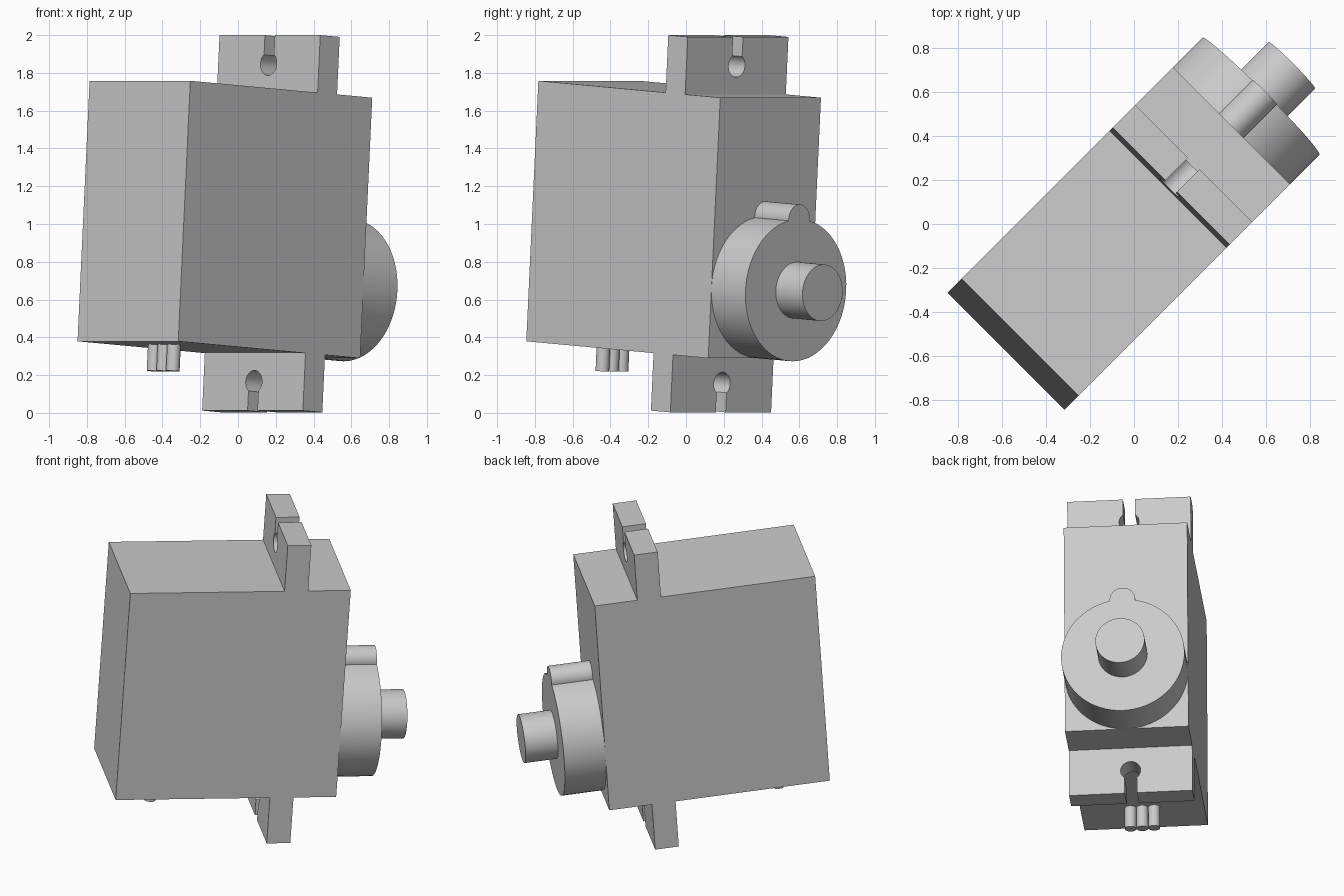
import bpy, bmesh
from math import radians, sin, cos, asin, pi
from mathutils import Matrix, Vector

cube = bpy.data.objects.get("Cube")
if cube:
    bpy.data.objects.remove(cube, do_unlink=True)

# One plain grey plastic
grey = bpy.data.materials.new("light grey plastic")
grey.use_nodes = True
colour = (0.6, 0.6, 0.6, 1)
grey.diffuse_color = colour
grey.node_tree.nodes["Principled BSDF"].inputs["Base Color"].default_value = colour

# Local frame: x = depth towards the output shaft, y = width, z = height.
# The whole unit is turned to a diagonal and pitched slightly.
POSE = (Matrix.Translation((-0.583, -0.579, 0.379))
        @ Matrix.Rotation(radians(45), 4, 'Z')
        @ Matrix.Rotation(radians(3.75), 4, 'Y'))
DEPTH, HALF_W, HEIGHT = 1.365, 0.377, 1.382
TAB, TAB_X, TAB_THICK = 0.305, 0.955, 0.146


def prism(name, points, direction, smooth=False):
    """Extrude a flat outline along a direction and place it in the pose."""
    bm = bmesh.new()
    face = bm.faces.new([bm.verts.new(p) for p in points])
    ext = bmesh.ops.extrude_face_region(bm, geom=[face], use_keep_orig=True)
    verts = [g for g in ext["geom"] if isinstance(g, bmesh.types.BMVert)]
    bmesh.ops.translate(bm, verts=verts, vec=Vector(direction))
    bmesh.ops.recalc_face_normals(bm, faces=bm.faces)
    mesh = bpy.data.meshes.new(name)
    bm.to_mesh(mesh)
    bm.free()
    mesh.materials.append(grey)
    obj = bpy.data.objects.new(name, mesh)
    bpy.context.collection.objects.link(obj)
    obj.matrix_world = POSE
    if smooth:
        bpy.ops.object.select_all(action='DESELECT')
        obj.select_set(True)
        bpy.context.view_layer.objects.active = obj
        bpy.ops.object.shade_smooth_by_angle(angle=radians(30))
    return obj


def circle(radius, count):
    return [(radius * cos(2 * pi * i / count), radius * sin(2 * pi * i / count))
            for i in range(count)]


def shaft_cylinder(name, radius, z, x_end):
    ring = [(DEPTH, y, z + h) for y, h in circle(radius, 64)]
    prism(name, ring, (x_end - DEPTH, 0, 0), True)


# Housing
prism("housing", [(0, -HALF_W, 0), (DEPTH, -HALF_W, 0),
                  (DEPTH, HALF_W, 0), (0, HALF_W, 0)], (0, 0, HEIGHT))


# Mounting tabs with an open keyhole slot
def mounting_tab(name, base, sign):
    hole, slot, mid, steps = 0.061, 0.037, TAB / 2, 32
    gap = asin(slot / hole)
    arc = []
    for i in range(steps + 1):
        a = pi / 2 + gap + (2 * pi - 2 * gap) * i / steps
        arc.append((hole * cos(a), mid + hole * sin(a)))
    outline = ([(HALF_W, TAB), (HALF_W, 0), (-HALF_W, 0), (-HALF_W, TAB), (-slot, TAB)]
               + arc + [(slot, TAB)])
    prism(name, [(TAB_X, y, base + sign * h) for y, h in outline],
          (TAB_THICK, 0, 0), True)


mounting_tab("upper_mounting_tab", HEIGHT, 1)
mounting_tab("lower_mounting_tab", 0, -1)

# Gear boss, small gear bump and output shaft
AXIS = HALF_W
shaft_cylinder("gear_boss", HALF_W, AXIS, 1.62)
shaft_cylinder("gear_bump", 0.078, AXIS * 2, 1.62)
shaft_cylinder("output_shaft", 0.15, AXIS, 1.82)

# Three cable stubs under the housing
WIRE = 0.036
for i, side in enumerate((-1, 0, 1)):
    ring = [(0.274 + x, side * 2 * WIRE + y, 0) for x, y in circle(WIRE, 32)]
    prism(f"cable_{i + 1}", ring, (0, 0, -0.14), True)
